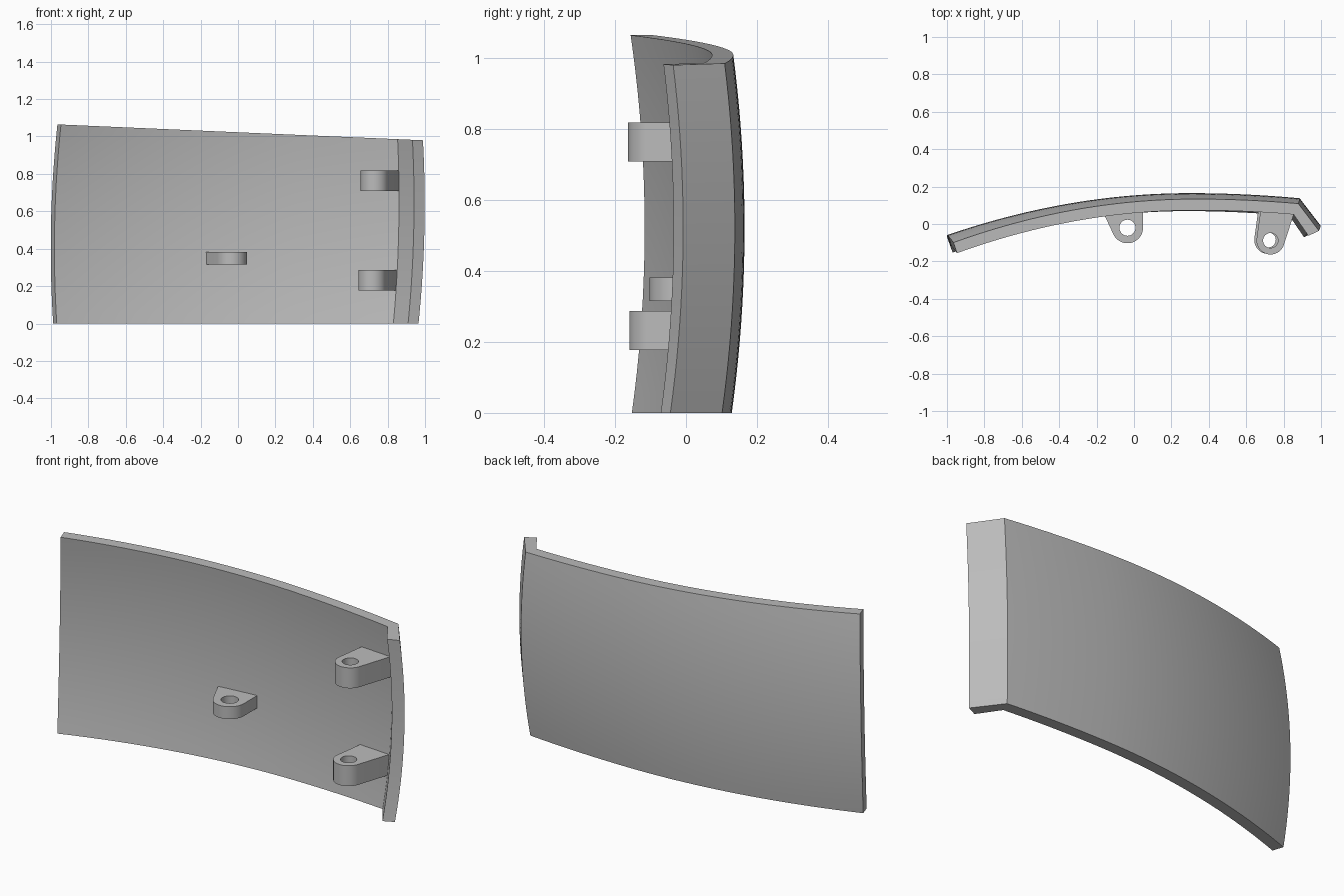
import bpy, bmesh, math
from mathutils import Vector

cube = bpy.data.objects.get("Cube")
if cube:
    bpy.data.objects.remove(cube, do_unlink=True)

# One plain grey for the whole part
grey = bpy.data.materials.new("plain_grey")
grey.use_nodes = True
COLOUR = (0.5, 0.5, 0.5, 1)
grey.diffuse_color = COLOUR
grey.node_tree.nodes["Principled BSDF"].inputs["Base Color"].default_value = COLOUR

THICK = 0.06
CREST = 0.3
CORNER = 0.885


def outer(x):
    """Outer skin point and unit normal: steep bow on one side, shallow on the other."""
    a = 0.133 if x < CREST else 0.08
    d = x - CREST
    return Vector((x, 0.165 - a * d * d)), Vector((2 * a * d, 1)).normalized()


def bend(x, y, s):
    """Place a section point at height fraction s, barrelled along the height."""
    z = s * (1.022 - 0.0425 * x)
    t = (z - 0.52) / 0.52
    return (x * (1 - 0.022 * t * t) + 0.01 * t, y - 0.036 * t * t, z)


def finish(ob):
    ob.data.materials.append(grey)
    bpy.ops.object.select_all(action="DESELECT")
    bpy.context.view_layer.objects.active = ob
    ob.select_set(True)
    if ob.type == "CURVE":
        bpy.ops.object.convert(target="MESH")
    bpy.ops.object.shade_smooth_by_angle(angle=math.radians(25))


# Curved panel with the folded edge flange
COLS, ROWS = 40, 20
skin, inside = [], []
for i in range(COLS + 1):
    f = i / COLS
    p, n = outer(-1 + (CORNER + 1) * f)
    q, m = outer(-1 + (CORNER + 0.98) * f)
    skin.append(p)
    inside.append(q - m * THICK)
skin.append(Vector((0.997, -0.008)))
inside.append(Vector((0.94, -0.035)))
ring = skin + inside[::-1]
count = len(ring)

bm = bmesh.new()
rows = [[bm.verts.new(bend(p.x, p.y, r / ROWS)) for p in ring] for r in range(ROWS + 1)]
for low, high in zip(rows, rows[1:]):
    for i in range(count):
        j = (i + 1) % count
        bm.faces.new((low[i], low[j], high[j], high[i]))
for row in (rows[0], rows[-1]):
    for i in range(len(skin) - 1):
        bm.faces.new((row[i], row[i + 1], row[count - 2 - i], row[count - 1 - i]))
bmesh.ops.recalc_face_normals(bm, faces=bm.faces)
mesh = bpy.data.meshes.new("curved_panel")
bm.to_mesh(mesh)
bm.free()
panel = bpy.data.objects.new("curved_panel", mesh)
bpy.context.collection.objects.link(panel)
finish(panel)


# Mounting lugs: rounded tab with tangent sides and a pin hole
def add_spline(curve, points):
    spline = curve.splines.new("POLY")
    spline.points.add(len(points) - 1)
    for sp, p in zip(spline.points, points):
        sp.co = (p[0], p[1], 0, 1)
    spline.use_cyclic_u = True


def lug(name, centre, radius, hole, start, end, root, z0, z1):
    cx, cy = centre

    def arc(r, a):
        a = math.radians(a)
        return cx + r * math.cos(a), cy + r * math.sin(a)

    def tangent(a):
        x, y = arc(radius, a)
        return x - (root - y) * math.tan(math.radians(a)), root

    steps = 20
    outline = [tangent(start)]
    outline += [arc(radius, start + (end - start) * i / steps) for i in range(steps + 1)]
    outline.append(tangent(end))
    curve = bpy.data.curves.new(name, "CURVE")
    curve.dimensions = "2D"
    curve.fill_mode = "BOTH"
    curve.extrude = (z1 - z0) / 2
    add_spline(curve, outline)
    add_spline(curve, [arc(hole, 360 * i / 32) for i in range(32)])
    ob = bpy.data.objects.new(name, curve)
    ob.location.z = (z0 + z1) / 2
    bpy.context.collection.objects.link(ob)
    finish(ob)


lug("middle_lug", (-0.035, -0.02), 0.083, 0.043, 205, 360, 0.1, 0.315, 0.382)
lug("lower_side_lug", (0.718, -0.085), 0.075, 0.04, 172, 342, 0.095, 0.177, 0.287)
lug("upper_side_lug", (0.73, -0.088), 0.075, 0.04, 172, 342, 0.095, 0.708, 0.818)
